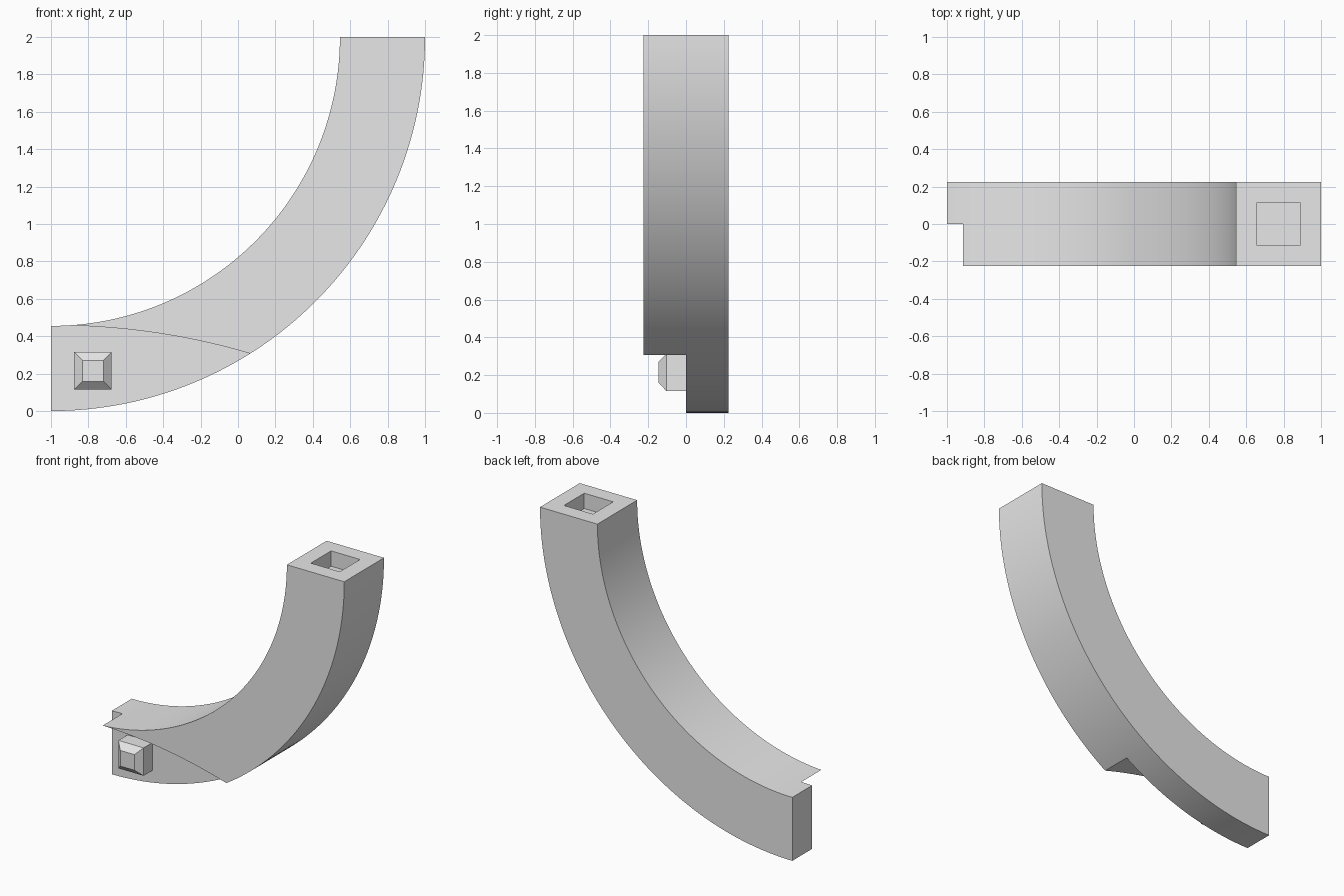
import bpy
import bmesh
from math import sin, cos, radians, sqrt

if "Cube" in bpy.data.objects:
    bpy.data.objects.remove(bpy.data.objects["Cube"])

R_OUT, R_IN, HALF = 2.0, 1.545, 0.225
SEGMENTS = 64

grey = bpy.data.materials.new("light grey")
grey.use_nodes = True
grey.diffuse_color = (0.8, 0.8, 0.8, 1)
grey.node_tree.nodes["Principled BSDF"].inputs["Base Color"].default_value = (0.8, 0.8, 0.8, 1)


def finish(name, bm):
    bmesh.ops.recalc_face_normals(bm, faces=bm.faces)
    mesh = bpy.data.meshes.new(name)
    bm.to_mesh(mesh)
    bm.free()
    mesh.materials.append(grey)
    obj = bpy.data.objects.new(name, mesh)
    bpy.context.collection.objects.link(obj)
    return obj


def extrude_profile(name, points, y0, y1):
    """Solid from an x-z outline, running from y0 to y1."""
    bm = bmesh.new()
    face = bm.faces.new([bm.verts.new((x, y0, z)) for x, z in points])
    new = bmesh.ops.extrude_face_region(bm, geom=[face])["geom"]
    verts = [v for v in new if isinstance(v, bmesh.types.BMVert)]
    bmesh.ops.translate(bm, verts=verts, vec=(0, y1 - y0, 0))
    return finish(name, bm)


def select_only(obj):
    bpy.ops.object.select_all(action="DESELECT")
    obj.select_set(True)
    bpy.context.view_layer.objects.active = obj


def cut(obj, cutter):
    cutter.hide_render = True
    mod = obj.modifiers.new("cut", "BOOLEAN")
    mod.operation = "DIFFERENCE"
    mod.solver = "EXACT"
    mod.object = cutter
    select_only(obj)
    bpy.ops.object.modifier_apply(modifier=mod.name)
    bpy.data.objects.remove(cutter)


def quarter(radius):
    angles = [radians(-90 + 90 * i / SEGMENTS) for i in range(SEGMENTS + 1)]
    return [(-1 + radius * cos(a), 2 + radius * sin(a)) for a in angles]


# Quarter-circle beam with a square section
beam = extrude_profile("curved_beam", quarter(R_OUT) + quarter(R_IN)[::-1], -HALF, HALF)

# Half-lap joint: front half removed below a shallow curve
LAP_R, LAP_X, LAP_TOP = 3.7, -0.98, 0.458
xs = [-0.92 + 1.1 * i / 24 for i in range(25)]
lap = [(x, LAP_TOP - LAP_R + sqrt(LAP_R ** 2 - (x - LAP_X) ** 2)) for x in xs]
outline = [(-1.2, -0.2), (-1.2, 0.7), (-0.92, 0.7)] + lap + [(xs[-1], -0.2)]
cut(beam, extrude_profile("lap_cutter", outline, -0.5, 0))

# Square socket in the top end
SX, SH, DEPTH = 0.7725, 0.115, 0.11
square = [(SX - SH, 2 - DEPTH), (SX + SH, 2 - DEPTH), (SX + SH, 2.2), (SX - SH, 2.2)]
cut(beam, extrude_profile("socket_cutter", square, -SH, SH))

select_only(beam)
bpy.ops.object.shade_smooth_by_angle(angle=radians(30))

# Square peg with a tapered tip on the lap face
bm = bmesh.new()
rings = []
for y, half in ((0.0, 0.1), (-0.103, 0.1), (-0.145, 0.056)):
    corners = ((-half, -half), (half, -half), (half, half), (-half, half))
    rings.append([bm.verts.new((-0.776 + dx, y, 0.215 + dz)) for dx, dz in corners])
for a, b in zip(rings, rings[1:]):
    for i in range(4):
        j = (i + 1) % 4
        bm.faces.new((a[i], a[j], b[j], b[i]))
bm.faces.new(rings[0])
bm.faces.new(rings[-1])
finish("joint_peg", bm)
